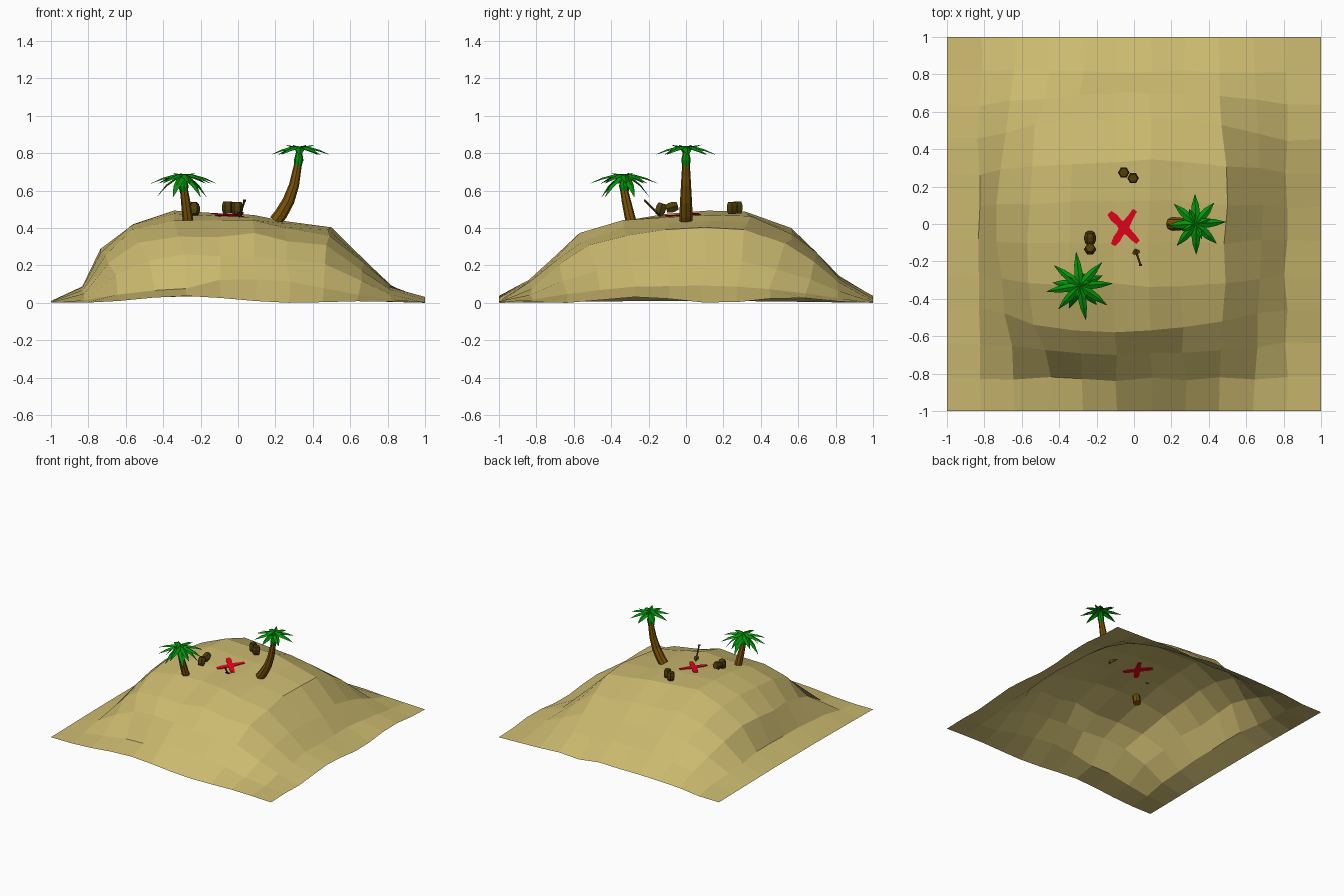
import bpy, math, random
from mathutils import Vector, Matrix
from mathutils.bvhtree import BVHTree

if "Cube" in bpy.data.objects:
    bpy.data.objects.remove(bpy.data.objects["Cube"])

random.seed(4)


def material(name, rgb):
    m = bpy.data.materials.new(name)
    m.diffuse_color = (*rgb, 1)
    m.use_nodes = True
    m.node_tree.nodes["Principled BSDF"].inputs["Base Color"].default_value = m.diffuse_color
    return m


SAND = material("sand", (0.6, 0.49, 0.16))
RED = material("red mark", (0.8, 0.001, 0.012))
LEAF = material("leaf green", (0.001, 0.29, 0.003))
BARK = material("bark brown", (0.19, 0.085, 0.002))
WOOD = material("dark wood", (0.08, 0.047, 0.003))


def make(name, verts, faces, mats, index=None):
    me = bpy.data.meshes.new(name)
    me.from_pydata([tuple(v) for v in verts], [], faces)
    for m in mats:
        me.materials.append(m)
    if index:
        for p, i in zip(me.polygons, index):
            p.material_index = i
    ob = bpy.data.objects.new(name, me)
    bpy.context.collection.objects.link(ob)
    return ob


def tube(name, path, radii, sides, mats, green_from=99):
    """Rings along a path, capped; segments from green_from on use material 1."""
    path = [Vector(p) for p in path]
    verts, faces, idx = [], [], []
    n = len(path)
    for k, p in enumerate(path):
        d = path[min(k + 1, n - 1)] - path[max(k - 1, 0)]
        q = Vector((0, 0, 1)).rotation_difference(d)
        for s in range(sides):
            a = math.tau * s / sides
            verts.append(p + q @ Vector((math.cos(a), math.sin(a), 0)) * radii[k])
    for k in range(n - 1):
        for s in range(sides):
            t = (s + 1) % sides
            a, b = k * sides, (k + 1) * sides
            faces.append((a + s, a + t, b + t, b + s))
            idx.append(int(k >= green_from))
    faces += [tuple(reversed(range(sides))), tuple(range((n - 1) * sides, n * sides))]
    idx += [0, int(n - 2 >= green_from)]
    return make(name, verts, faces, mats, idx)


# Sand island: one open sheet, 11 x 11 cells, sloping profiles in x and y multiplied
PX = [-1, -.83, -.73, -.57, -.35, -.1, .08, .25, .49, .68, .81, 1]
HX = [.02, .09, .28, .415, .49, .475, .467, .435, .39, .22, .09, .02]
PY = [-1, -.83, -.7, -.58, -.33, -.1, .12, .34, .57, .7, .82, 1]
HY = [.03, .125, .255, .37, .45, .465, .478, .472, .38, .27, .14, .03]
verts, faces = [], []
for j in range(12):
    for i in range(12):
        u, v = -1 + i * 2 / 11, -1 + j * 2 / 11
        x = u + (PX[i] - u) * max(0, 1 - (abs(v) / .74) ** 2)
        y = v + (PY[j] - v) * max(0, 1 - (abs(u) / .74) ** 2)
        z = HX[i] * HY[j] / .475
        if i == 0:
            z *= .5
        elif i == 11:
            z = .016 * (1 + math.sin(-7.5 * v - .3)) * (1 - v ** 4)
        elif j == 0:
            z *= .6 + .6 * math.sin(-5 * u)
        elif j == 11:
            z *= random.uniform(.3, 1.3)
        else:
            x += random.uniform(-.012, .012)
            y += random.uniform(-.012, .012)
            if z < .42:
                z *= random.uniform(.97, 1.03)
            # hollow beside the short palm, lower toe at the front corners
            z -= .032 * math.exp(-((u + .27) ** 2 + (v + .36) ** 2) / .03)
            if j == 1:
                z *= .6 if i <= 4 else .75 if i >= 8 else 1
        verts.append((x, y, max(z, 0)))
for j in range(11):
    for i in range(11):
        a = j * 12 + i
        faces.append((a, a + 1, a + 13, a + 12))
make("sand_island", verts, faces, [SAND])
tree = BVHTree.FromPolygons(verts, faces)


def ground(x, y):
    return tree.ray_cast(Vector((x, y, 2)), Vector((0, 0, -1)))[0].z


# Red cross: two ragged strips draped through the sand surface
def strip(name, p, q, widths):
    p, q = Vector(p), Vector(q)
    side = (q - p).normalized().orthogonal()
    n = len(widths)
    vs, fs = [], []
    for k, w in enumerate(widths):
        c = p.lerp(q, k / (n - 1))
        for sx, dz in ((-1, .004), (1, .004), (1, -.005), (-1, -.005)):
            e = c + side * sx * w / 2
            vs.append((e.x, e.y, ground(e.x, e.y) + dz))
    for k in range(n - 1):
        for s in range(4):
            t, a = (s + 1) % 4, k * 4
            fs.append((a + s, a + t, a + 4 + t, a + 4 + s))
    fs += [(3, 2, 1, 0), tuple(range(4 * n - 4, 4 * n))]
    make(name, vs, fs, [RED])


strip("cross_stroke_a", (-.132, .06), (.022, -.098), [.03, .045, .038, .052, .038, .036, .026])
strip("cross_stroke_b", (.005, .074), (-.112, -.112), [.026, .03, .04, .052, .038, .042, .026])


# Palm fronds: folded tapering blades, steeper towards the tip
def frond(vs, fs, centre, angle, length, drop, width):
    rot = Matrix.Rotation(angle, 3, 'Z')
    base = len(vs)
    for t, w, down in ((0, .3, 0), (.3, 1, .05), (.65, .75, .4), (1, .05, 1)):
        for sx, dz in ((-1, -.25), (0, 0), (1, -.25)):
            vs.append(centre + rot @ Vector((t * length, sx * w * width / 2, dz * w * width - down * drop)))
    for k in range(3):
        for s in range(2):
            a = base + k * 3 + s
            fs.append((a, a + 1, a + 4, a + 3))


def palm(name, path, radii, crown, rings):
    tube(name + "_trunk", path, radii, 8, [BARK, LEAF], len(path) - 3)
    vs, fs = [], []
    for count, start, length, drop, width, lift in rings:
        for k in range(count):
            frond(vs, fs, Vector(crown) + Vector((0, 0, lift)),
                  start + math.tau * k / count + random.uniform(-.08, .08),
                  length * random.uniform(.94, 1.05), drop, width)
    make(name + "_fronds", vs, fs, [LEAF])


palm("tall_palm",
     [(.2, 0, .437), (.23, 0, .475), (.27, 0, .545), (.3, 0, .63), (.32, 0, .735), (.325, 0, .765), (.327, 0, .825)],
     [.035, .035, .032, .027, .021, .025, .012],
     (.33, 0, .837),
     [(8, 0, .156, .045, .05, 0), (4, .4, .085, -.008, .034, 0)])
palm("short_palm",
     [(-.262, -.275, .37), (-.27, -.3, .46), (-.28, -.318, .54), (-.288, -.33, .6), (-.29, -.333, .625), (-.29, -.333, .675)],
     [.029, .028, .025, .021, .025, .012],
     (-.29, -.33, .688),
     [(8, .1, .178, .05, .046, 0), (5, .45, .14, .11, .052, -.012), (3, .3, .07, -.006, .03, 0)])


# Barrels: six-sided, bulged in the middle
def barrel(name, centre, axis):
    c, d = Vector(centre), Vector(axis).normalized()
    tube(name, [c + d * h for h in (-.032, -.012, .012, .032)], [.024, .031, .031, .024], 6, [WOOD])


barrel("back_barrel_left", (-.055, .275, .509), (0, 0, 1))
barrel("back_barrel_right", (-.005, .245, .507), (0, 0, 1))
barrel("side_barrel_standing", (-.235, -.135, .501), (0, .3, 1))
barrel("side_barrel_tipped", (-.235, -.075, .511), (0, 1, .3))

# Shovel stuck in the sand
tip, top = Vector((.008, -.14, .465)), Vector((.035, -.22, .548))
tube("shovel_handle", [tip, top], [.006, .006], 5, [WOOD])
tube("shovel_grip", [top - Vector((.009, 0, 0)), top + Vector((.009, 0, 0))], [.006, .006], 5, [WOOD])
d = (top - tip).normalized()
side = Vector((.95, .3, 0)).normalized() * .02
make("shovel_blade",
     [tip - d * .012, tip + side + d * .012, tip + side * .8 + d * .03, tip - side * .8 + d * .03, tip - side + d * .012],
     [(0, 1, 2, 3, 4)], [WOOD])
